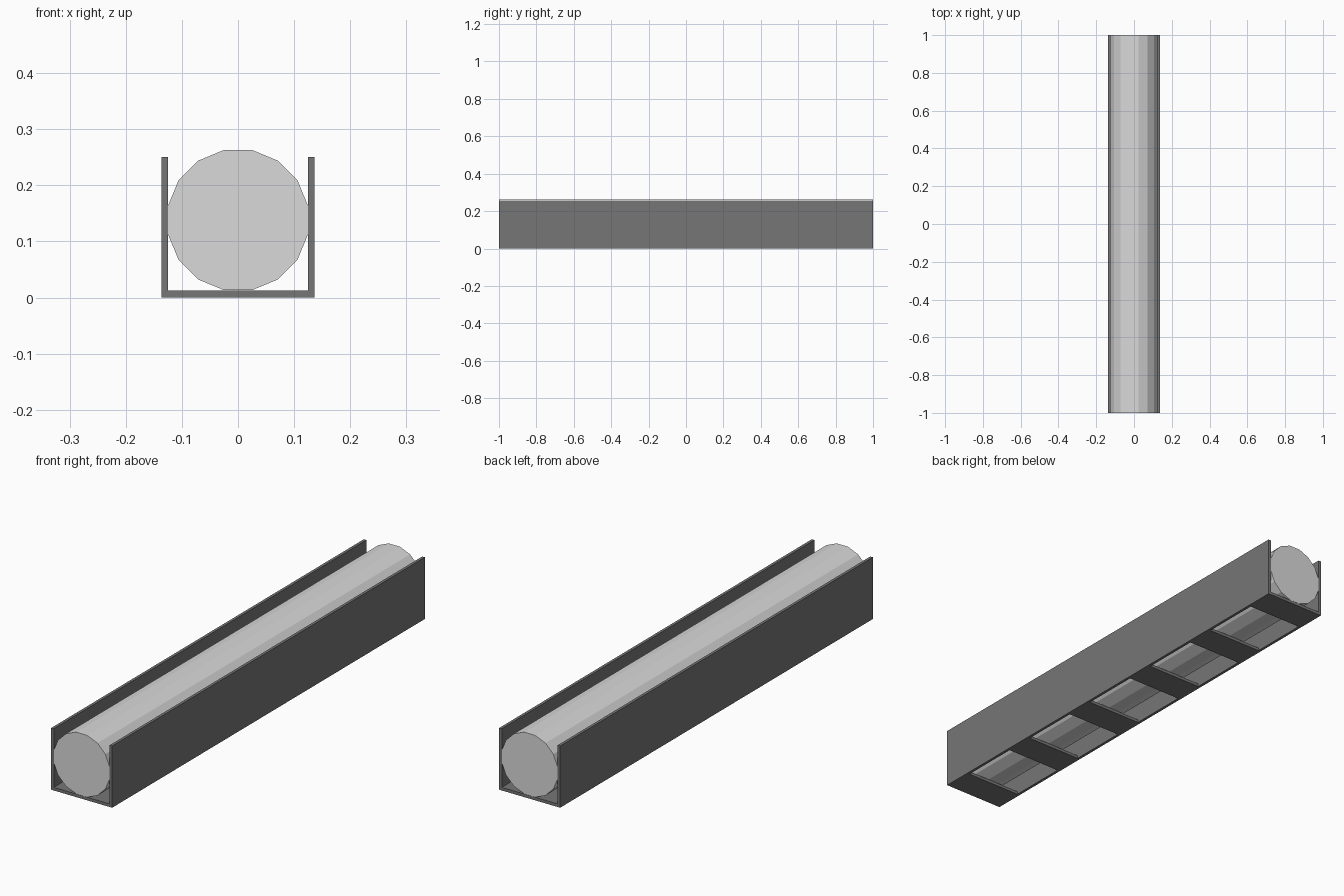
import bpy, math

cube = bpy.data.objects.get("Cube")
if cube:
    bpy.data.objects.remove(cube, do_unlink=True)

LENGTH = 2.0
INNER = 0.125      # half width between the walls
OUTER = 0.1365     # half width over the walls
FLOOR = 0.0125     # floor thickness
HEIGHT = 0.25      # wall height
BAR, PITCH = 0.125, 0.375


def material(name, value):
    mat = bpy.data.materials.new(name)
    mat.use_nodes = True
    colour = (value, value, value, 1.0)
    mat.diffuse_color = colour
    mat.node_tree.nodes["Principled BSDF"].inputs["Base Color"].default_value = colour
    return mat


light_grey = material("light_grey", 0.70)
dark_grey = material("dark_grey", 0.18)


def box(name, lo, hi, mat):
    centre = [(a + b) / 2 for a, b in zip(lo, hi)]
    bpy.ops.mesh.primitive_cube_add(size=1, location=centre)
    obj = bpy.context.object
    obj.name = name
    obj.scale = [b - a for a, b in zip(lo, hi)]
    bpy.ops.object.transform_apply(location=False, rotation=False, scale=True)
    obj.data.materials.append(mat)
    return obj


# Side walls of the tray
box("left_wall", (INNER, -1, 0), (OUTER, 1, HEIGHT), dark_grey)
box("right_wall", (-OUTER, -1, 0), (-INNER, 1, HEIGHT), dark_grey)

# Floor crossbars, leaving five open windows between them
for i in range(6):
    y = -1 + i * PITCH
    box(f"floor_bar_{i + 1}", (-INNER, y, 0), (INNER, y + BAR, FLOOR), dark_grey)

# Sixteen-sided tube with a flat facet on top, resting on the floor
bpy.ops.mesh.primitive_cylinder_add(
    vertices=16, radius=INNER / math.cos(math.pi / 16), depth=LENGTH)
tube = bpy.context.object
tube.name = "tube"
tube.rotation_euler = (0, 0, math.pi / 16)
bpy.ops.object.transform_apply(location=False, rotation=True, scale=False)
tube.rotation_euler = (math.pi / 2, 0, 0)
tube.location = (0, 0, FLOOR + INNER + 0.0005)
bpy.ops.object.transform_apply(location=False, rotation=True, scale=False)
tube.data.materials.append(light_grey)
